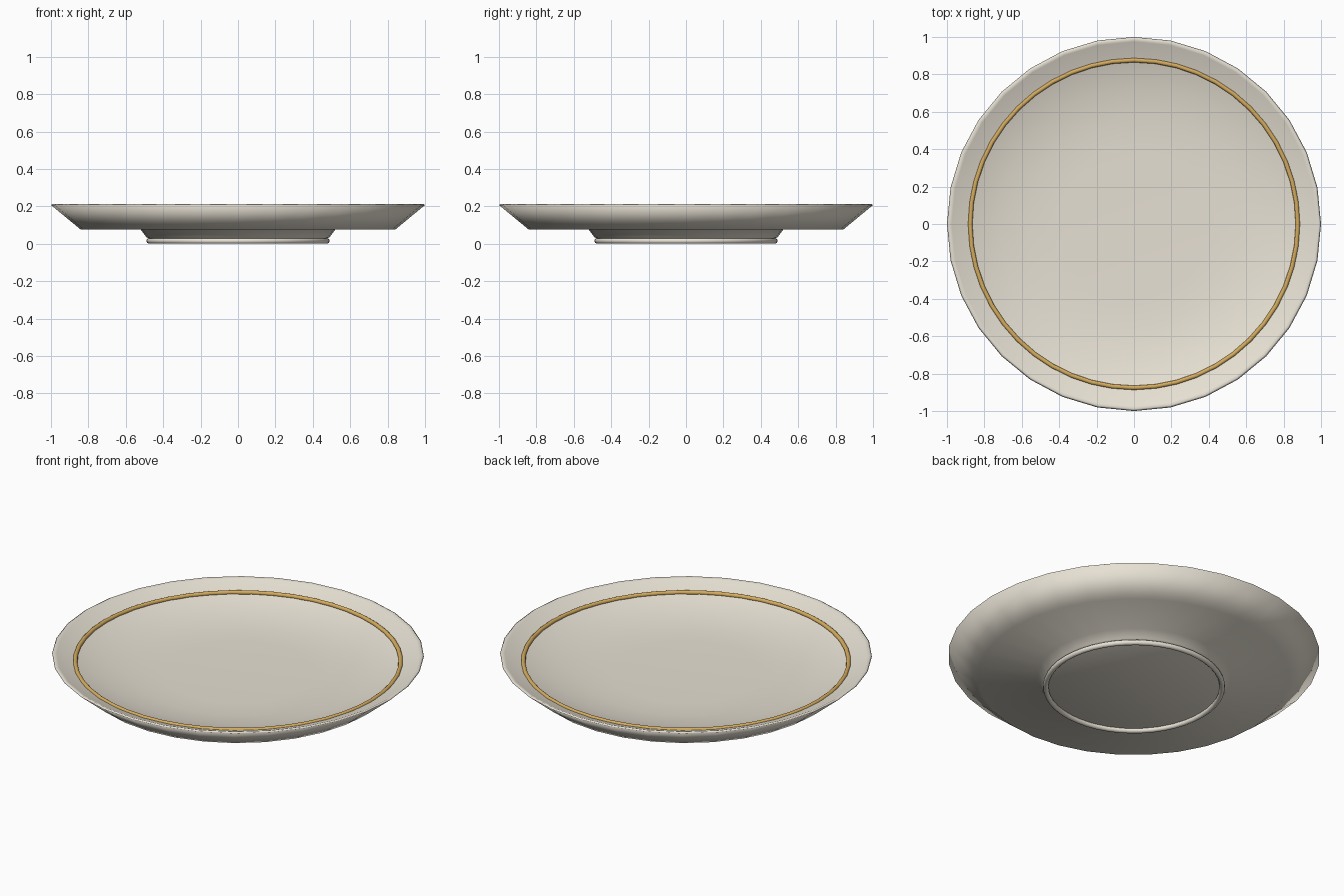
import bpy, bmesh, math

if "Cube" in bpy.data.objects:
    bpy.data.objects.remove(bpy.data.objects["Cube"])


def material(name, rgb):
    m = bpy.data.materials.new(name)
    m.diffuse_color = (*rgb, 1)
    m.use_nodes = True
    m.node_tree.nodes["Principled BSDF"].inputs["Base Color"].default_value = m.diffuse_color
    return m


cream = material("cream porcelain", (0.83, 0.78, 0.68))
gold = material("gold trim", (0.66, 0.41, 0.11))


def finish(bm, name, mat):
    bmesh.ops.recalc_face_normals(bm, faces=bm.faces)
    me = bpy.data.meshes.new(name)
    bm.to_mesh(me)
    bm.free()
    me.materials.append(mat)
    for p in me.polygons:
        p.use_smooth = True
    ob = bpy.data.objects.new(name, me)
    bpy.context.collection.objects.link(ob)
    return ob


def lathe(name, profile, sides, mat, closed=False):
    bm = bmesh.new()
    rings = []
    for r, z in profile:
        if r == 0:
            rings.append([bm.verts.new((0, 0, z))] * sides)
        else:
            rings.append([bm.verts.new((r * math.cos(math.tau * i / sides),
                                        r * math.sin(math.tau * i / sides), z))
                          for i in range(sides)])
    pairs = list(zip(rings, rings[1:]))
    if closed:
        pairs.append((rings[-1], rings[0]))
    for a, b in pairs:
        for i in range(sides):
            j = (i + 1) % sides
            quad = list(dict.fromkeys((a[i], a[j], b[j], b[i])))
            bm.faces.new(quad)
    return finish(bm, name, mat)


def ring(name, major, minor, z, mat, sides=48, around=10):
    profile = [(major + minor * math.cos(math.tau * k / around),
                z + minor * math.sin(math.tau * k / around)) for k in range(around)]
    return lathe(name, profile, sides, mat, closed=True)


# Dish: underside, sloped wall, rim lip, then the shallow curved inside
lathe("plate_body", [
    (0, 0.02), (0.46, 0.02), (0.49, 0.035), (0.52, 0.075), (0.84, 0.075),
    (1.0, 0.207), (0.99, 0.213), (0.975, 0.207),
    (0.87, 0.165), (0.72, 0.128), (0.56, 0.107), (0.4, 0.102), (0, 0.10),
], 32, cream)

# Foot ring the plate stands on
ring("foot_ring", 0.475, 0.015, 0.015, cream)

# Gold band lying on the inside slope
ring("gold_band", 0.876, 0.012, 0.17, gold)
